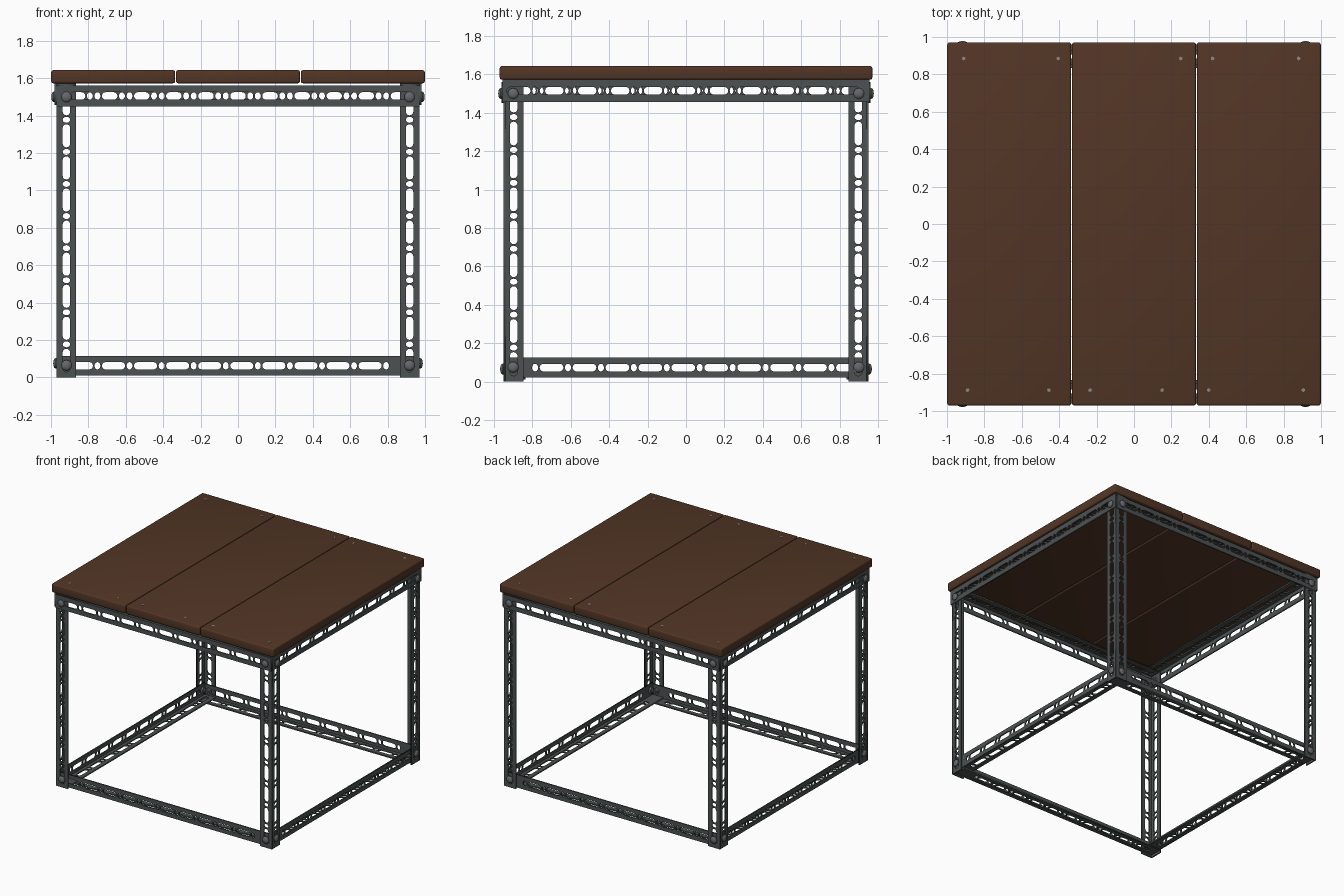
import bpy, bmesh, math
from mathutils import Matrix, Vector

cube = bpy.data.objects.get("Cube")
if cube:
    bpy.data.objects.remove(cube, do_unlink=True)


def material(name, rgb, rough):
    m = bpy.data.materials.new(name)
    m.use_nodes = True
    m.diffuse_color = (*rgb, 1)
    bsdf = m.node_tree.nodes["Principled BSDF"]
    bsdf.inputs["Base Color"].default_value = (*rgb, 1)
    bsdf.inputs["Roughness"].default_value = rough
    return m


WOOD = material("brown wood", (0.085, 0.036, 0.019), 0.7)
STEEL = material("dark steel", (0.073, 0.083, 0.083), 0.6)
BOLT = material("bolt grey", (0.13, 0.14, 0.15), 0.5)
SCREW = material("screw grey", (0.25, 0.25, 0.25), 0.5)

T = 0.01          # sheet thickness
PITCH = 0.1715    # spacing of the hole pattern
X, Y, Z = Vector((1, 0, 0)), Vector((0, 1, 0)), Vector((0, 0, 1))


def add_object(name, bm, mat, smooth=False):
    mesh = bpy.data.meshes.new(name)
    bm.to_mesh(mesh)
    bm.free()
    mesh.materials.append(mat)
    ob = bpy.data.objects.new(name, mesh)
    bpy.context.collection.objects.link(ob)
    if smooth:
        bpy.ops.object.select_all(action="DESELECT")
        ob.select_set(True)
        bpy.context.view_layer.objects.active = ob
        bpy.ops.object.shade_smooth_by_angle(angle=math.radians(35))
    return ob


def frame(u, a, b, origin):
    m = Matrix((u, a, b)).transposed().to_4x4()
    m.translation = origin
    return m


def stadium(cx, cy, half_len, radius, rx, n=6):
    """Rounded slot outline; half_len 0 gives a round hole."""
    pts = []
    for side in (1, -1):
        for i in range(n + 1 if half_len else n):
            t = -math.pi / 2 + math.pi * i / n
            pts.append((cx + side * (half_len + rx * math.cos(t)),
                        cy + side * radius * math.sin(t)))
    return pts


def slotted_plate(length, width, y0, phase):
    """Flat strip with alternating slots and holes, made from a filled curve."""
    outlines = [[(0, y0), (length, y0), (length, width), (0, width)]]
    for k in range(-1, int(length / PITCH) + 2):
        hole = phase + k * PITCH
        slot = hole + PITCH / 2
        if 0.03 < hole < length - 0.03:
            outlines.append(stadium(hole, width / 2, 0, 0.02, 0.016))
        if 0.075 < slot < length - 0.075:
            outlines.append(stadium(slot, width / 2, 0.042, 0.02, 0.02))
    curve = bpy.data.curves.new("plate_outline", "CURVE")
    curve.dimensions = "2D"
    curve.fill_mode = "BOTH"
    curve.extrude = T / 2
    for pts in outlines:
        s = curve.splines.new("POLY")
        s.points.add(len(pts) - 1)
        for p, (x, y) in zip(s.points, pts):
            p.co = (x, y, 0, 1)
        s.use_cyclic_u = True
    ob = bpy.data.objects.new("plate_outline", curve)
    bpy.context.collection.objects.link(ob)
    dg = bpy.context.evaluated_depsgraph_get()
    mesh = bpy.data.meshes.new_from_object(ob.evaluated_get(dg))
    bpy.data.objects.remove(ob, do_unlink=True)
    bpy.data.curves.remove(curve)
    mesh.transform(Matrix.Translation((0, 0, T / 2)))
    return mesh


def angle_bar(name, origin, u, a, b, length, width, phase):
    """L-section along u: one flange along a, the other along b."""
    bm = bmesh.new()
    for y0, m in ((0, frame(u, a, b, origin)), (T, frame(u, b, a, origin))):
        mesh = slotted_plate(length, width, y0, phase)
        mesh.transform(m)
        bm.from_mesh(mesh)
        bpy.data.meshes.remove(mesh)
    bmesh.ops.remove_doubles(bm, verts=bm.verts, dist=1e-5)
    bmesh.ops.recalc_face_normals(bm, faces=bm.faces)
    add_object(name, bm, STEEL)


def bolt(name, pos, out):
    """Domed head outside, hexagonal nut and stub inside."""
    bm = bmesh.new()
    profile = [(0, 0), (0.028, 0), (0.028, 0.006), (0.023, 0.013), (0.012, 0.017), (0, 0.018)]
    verts = [bm.verts.new((r, 0, z)) for r, z in profile]
    edges = [bm.edges.new(p) for p in zip(verts, verts[1:])]
    bmesh.ops.spin(bm, geom=verts + edges, cent=(0, 0, 0), axis=(0, 0, 1),
                   angle=math.tau, steps=16, use_merge=True)
    for sides, r, depth, z in ((6, 0.026, 0.016, -0.028), (10, 0.013, 0.05, -0.025)):
        bmesh.ops.create_cone(bm, cap_ends=True, segments=sides, radius1=r, radius2=r,
                              depth=depth, matrix=Matrix.Translation((0, 0, z)))
    bmesh.ops.remove_doubles(bm, verts=bm.verts, dist=1e-5)
    bmesh.ops.recalc_face_normals(bm, faces=bm.faces)
    turn = out.to_track_quat("Z", "Y").to_matrix().to_4x4()
    bm.transform(Matrix.Translation(pos) @ turn)
    add_object(name, bm, BOLT, True)


# Legs and corner bolts
for sy, fb in ((-1, "front"), (1, "back")):
    for sx, lr in ((1, "left"), (-1, "right")):
        tag = f"{fb}_{lr}"
        angle_bar(f"{tag}_leg", Vector((sx * 0.97, sy * 0.95, 0)), Z, -sx * X, -sy * Y,
                  1.55, 0.105, 0.0055)
        bolt(f"{tag}_top_bolt", Vector((sx * 0.917, sy * 0.96, 1.5)), sy * Y)
        bolt(f"{tag}_bottom_bolt", Vector((sx * 0.917, sy * 0.95, 0.065)), sy * Y)
        bolt(f"{tag}_side_top_bolt", Vector((sx * 0.98, sy * 0.9, 1.5)), sx * X)
        bolt(f"{tag}_side_bottom_bolt", Vector((sx * 0.97, sy * 0.9, 0.075)), sx * X)

# Front and back rails; opposite top rails are turned end for end
for s, tag in ((-1, "front"), (1, "back")):
    angle_bar(f"{tag}_top_rail", Vector((s * 0.97, s * 0.96, 1.56)), -s * X, -Z, -s * Y,
              1.94, 0.11, 0.047)
    angle_bar(f"{tag}_bottom_rail", Vector((-0.95, s * 0.94, 0.01)), X, Z, -s * Y,
              1.9, 0.105, 0.027)

# Side rails
for s, tag in ((1, "left"), (-1, "right")):
    angle_bar(f"{tag}_top_rail", Vector((s * 0.98, -s * 0.955, 1.572)), s * Y, -Z, -s * X,
              1.91, 0.115, -0.002)
    angle_bar(f"{tag}_bottom_rail", Vector((s * 0.96, -0.935, 0.02)), Y, Z, -s * X,
              1.87, 0.105, 0.149)

# Three top planks with softened edges
for i, tag in enumerate(("right", "middle", "left")):
    bm = bmesh.new()
    bmesh.ops.create_cube(bm, size=1)
    bm.transform(Matrix.Translation(((i - 1) * 0.6675, 0, 1.608))
                 @ Matrix.Diagonal((0.662, 1.94, 0.07, 1)))
    bmesh.ops.bevel(bm, geom=bm.edges[:], offset=0.01, segments=3, profile=0.5, affect="EDGES")
    add_object(f"{tag}_plank", bm, WOOD, True)

# Plank screws
back = [(x, 0.885) for x in (-0.91, -0.405, 0.25, 0.42, 0.88)]
front = [(x, -0.888) for x in (-0.89, -0.455, -0.235, 0.15, 0.4, 0.905)]
bm = bmesh.new()
for x, y in back + front:
    bmesh.ops.create_cone(bm, cap_ends=True, segments=8, radius1=0.01, radius2=0.01,
                          depth=0.006, matrix=Matrix.Translation((x, y, 1.6415)))
add_object("plank_screws", bm, SCREW)
